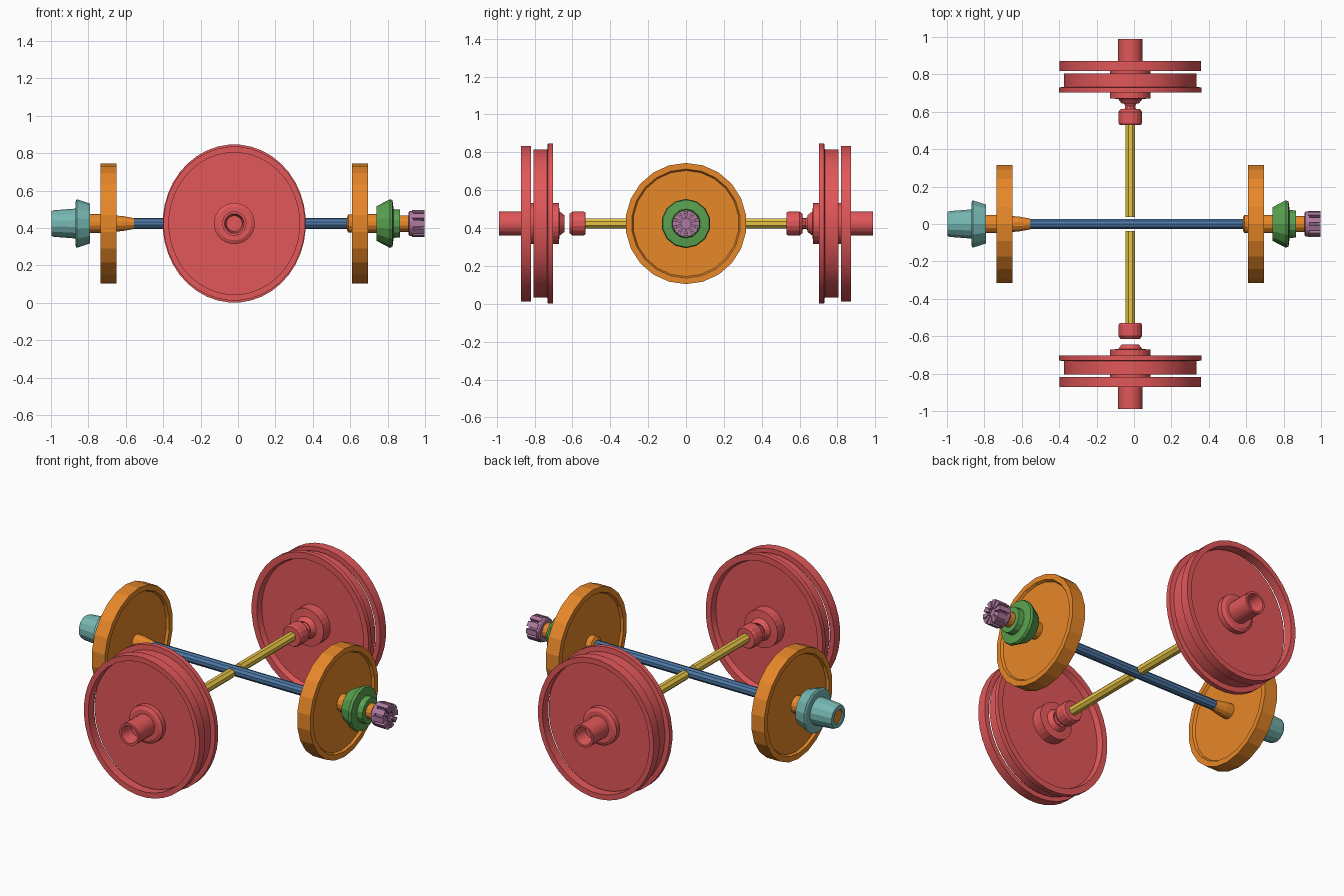
import bpy, bmesh, math
from mathutils import Vector

cube = bpy.data.objects.get("Cube")
if cube:
    bpy.data.objects.remove(cube)

HEIGHT = 0.424
SHIFT = -0.02   # the long axle sits slightly off centre


def material(name, code):
    def lin(h):
        c = int(h, 16) / 255
        return c / 12.92 if c <= 0.04045 else ((c + 0.055) / 1.055) ** 2.4
    colour = [lin(code[i:i + 2]) for i in range(0, 6, 2)] + [1]
    m = bpy.data.materials.new(name)
    m.use_nodes = True
    m.diffuse_color = colour
    m.node_tree.nodes["Principled BSDF"].inputs["Base Color"].default_value = colour
    return m


red = material("red", "E15759")
orange = material("orange", "F28E2B")
blue = material("blue", "4E79A7")
yellow = material("yellow", "EDC948")
green = material("green", "59A14F")
teal = material("teal", "76B7B2")
purple = material("purple", "B07AA1")


def place(axis, t, a, b):
    """Point at distance t along the axle, offset a sideways and b upwards."""
    if axis == "x":
        return Vector((t, a, HEIGHT + b))
    return Vector((SHIFT + a, t, HEIGHT + b))


def finish(name, bm, mat, smooth):
    bmesh.ops.recalc_face_normals(bm, faces=bm.faces)
    mesh = bpy.data.meshes.new(name)
    bm.to_mesh(mesh)
    bm.free()
    ob = bpy.data.objects.new(name, mesh)
    ob.data.materials.append(mat)
    bpy.context.collection.objects.link(ob)
    if smooth:
        bpy.ops.object.select_all(action="DESELECT")
        ob.select_set(True)
        bpy.context.view_layer.objects.active = ob
        bpy.ops.object.shade_smooth_by_angle(angle=math.radians(25))
    return ob


def lathe(name, mat, axis, profile, sides=24, side=1, squash=1.0, ring=False, smooth=False):
    """Turn (distance, radius) points about an axle; ends are capped unless it is a ring."""
    bm = bmesh.new()
    loops = []
    for t, r in profile:
        loops.append([bm.verts.new(place(axis, side * t,
                                         squash * r * math.cos(math.tau * (i + 0.5) / sides),
                                         r * math.sin(math.tau * (i + 0.5) / sides)))
                      for i in range(sides)])
    pairs = list(zip(loops, loops[1:]))
    if ring:
        pairs.append((loops[-1], loops[0]))
    else:
        bm.faces.new(loops[0])
        bm.faces.new(loops[-1])
    for p, q in pairs:
        for i in range(sides):
            j = (i + 1) % sides
            bm.faces.new((p[i], p[j], q[j], q[i]))
    return finish(name, bm, mat, smooth)


# Large red wheels: flanged disc, separate outer ring, hubs and shaft collar
for label, s in (("front", -1), ("back", 1)):
    lathe(label + "_wheel_disc", red, "y",
          [(0.735, 0.1), (0.735, 0.375), (0.702, 0.385), (0.702, 0.423), (0.73, 0.423),
           (0.733, 0.393), (0.805, 0.393), (0.805, 0.1)], 40, s, 0.905, smooth=True)
    lathe(label + "_wheel_outer_ring", red, "y",
          [(0.818, 0.38), (0.818, 0.412), (0.872, 0.412), (0.872, 0.38)],
          40, s, 0.92, ring=True, smooth=True)
    lathe(label + "_outer_hub", red, "y",
          [(0.80, 0.11), (0.835, 0.11), (0.845, 0.09), (0.845, 0.065), (0.988, 0.065),
           (0.988, 0.052), (0.91, 0.042)], 24, s, smooth=True)
    lathe(label + "_inner_hub", red, "y",
          [(0.74, 0.11), (0.672, 0.11), (0.668, 0.065), (0.643, 0.045), (0.655, 0.03)], 24, s)
    lathe(label + "_shaft_collar", red, "y",
          [(0.53, 0.058), (0.54, 0.064), (0.60, 0.064), (0.615, 0.052), (0.615, 0.04),
           (0.59, 0.03)], 16, s)
    lathe(label + "_yellow_axle", yellow, "y", [(0.038, 0.028), (0.54, 0.028)], 8, s)

# Narrow neck that joins the back collar to its wheel
lathe("back_neck", red, "y", [(0.60, 0.035), (0.63, 0.028), (0.66, 0.042)], 10)

# Cross axle
lathe("blue_axle", blue, "x", [(-0.59, 0.029), (0.60, 0.029)], 10)

# Orange wheels with shallow recessed faces
for label, s, near in (("right", -1, 0.65), ("left", 1, 0.61)):
    far = near + 0.085
    lathe(label + "_wheel", orange, "x",
          [(near + 0.014, 0.04), (near + 0.014, 0.28), (near, 0.288), (near, 0.32),
           (far, 0.32), (far, 0.288), (far - 0.014, 0.28), (far - 0.014, 0.04)], 22, s)

# Orange hubs and stub shafts
lathe("right_inner_sleeve", orange, "x",
      [(0.555, 0.03), (0.62, 0.042), (0.67, 0.045)], 12, -1)
lathe("left_inner_sleeve", orange, "x", [(0.583, 0.035), (0.59, 0.05), (0.63, 0.05)], 12)
lathe("right_stub", orange, "x", [(0.71, 0.05), (0.80, 0.05), (0.81, 0.042), (0.99, 0.042)], 14, -1)
lathe("left_stub", orange, "x", [(0.67, 0.05), (0.75, 0.05), (0.76, 0.044), (0.93, 0.044)], 14)

# Teal end nut with its cone flange and open bore
lathe("teal_nut", teal, "x",
      [(0.79, 0.045), (0.79, 0.106), (0.862, 0.13), (0.868, 0.12), (0.868, 0.08),
       (0.985, 0.071), (0.998, 0.065), (0.998, 0.042)], 14, -1, ring=True)

# Green cone flange
lathe("green_flange", green, "x",
      [(0.74, 0.044), (0.74, 0.092), (0.812, 0.13), (0.826, 0.125), (0.832, 0.077),
       (0.866, 0.074), (0.866, 0.044)], 14, ring=True)

# Purple splined cap
lathe("purple_cap", purple, "x",
      [(0.912, 0.062), (0.918, 0.068), (0.938, 0.068), (0.938, 0.054), (0.982, 0.054)], 20)
bm = bmesh.new()
TEETH = 10
for k in range(TEETH):
    angle = math.tau * k / TEETH
    corners = []
    for t in (0.93, 0.998):
        for r, half in ((0.025, 0.006), (0.07, 0.015)):
            for w in (-half, half):
                corners.append(bm.verts.new(place(
                    "x", t, r * math.cos(angle) - w * math.sin(angle),
                    r * math.sin(angle) + w * math.cos(angle))))
    for face in ("0132", "4576", "0154", "2376", "0264", "1375"):
        bm.faces.new([corners[int(c)] for c in face])
finish("purple_cap_teeth", bm, purple, False)
